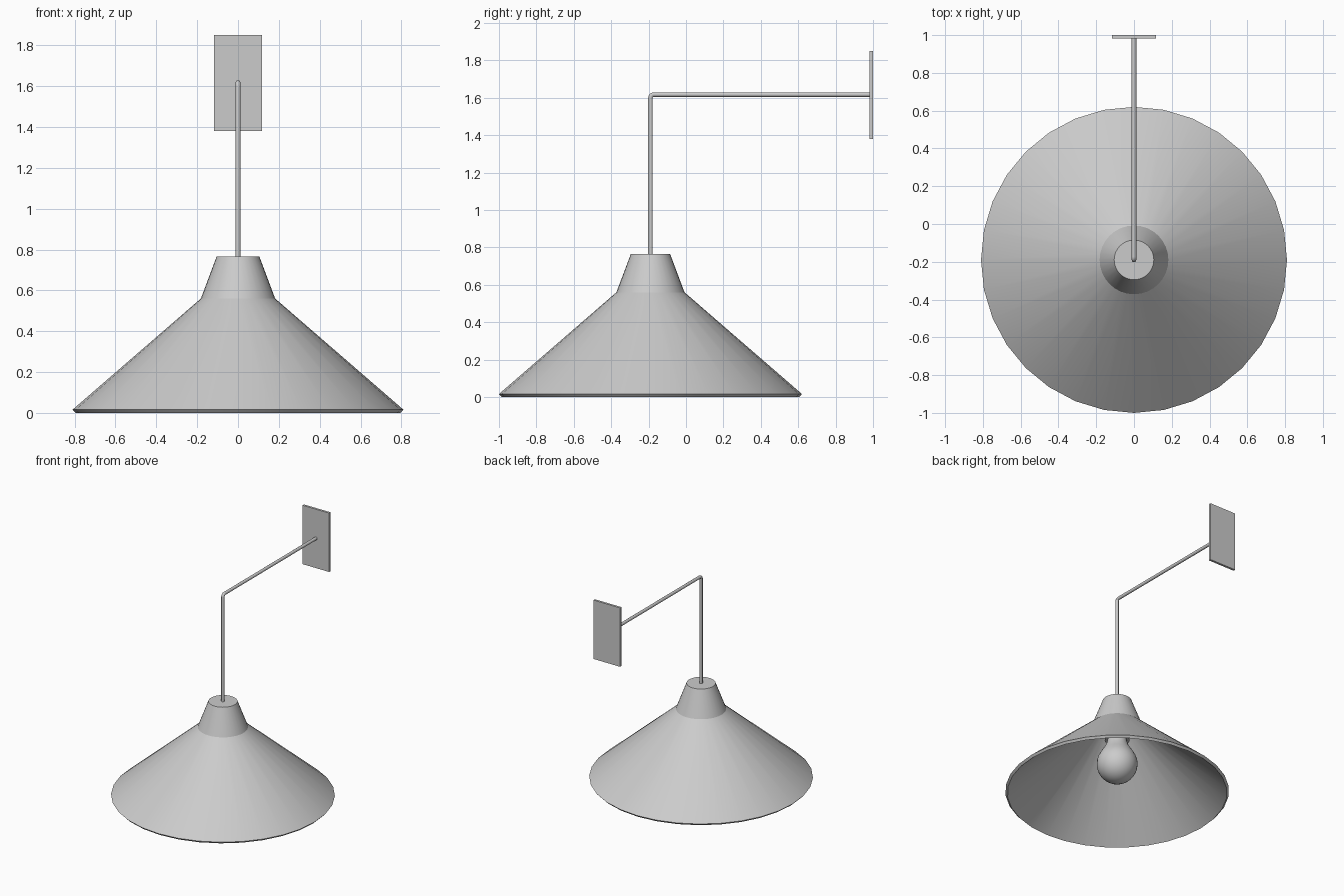
import bpy, bmesh, math

if "Cube" in bpy.data.objects:
    bpy.data.objects.remove(bpy.data.objects["Cube"])

CY = -0.19  # y of the lamp axis


def lathe(name, profile, sides=32, angle=25):
    """Revolve (radius, z) points round the lamp axis."""
    bm = bmesh.new()
    verts = [bm.verts.new((0, r, z)) for r, z in profile]
    edges = [bm.edges.new(pair) for pair in zip(verts, verts[1:])]
    bmesh.ops.spin(bm, geom=verts + edges, cent=(0, 0, 0), axis=(0, 0, 1),
                   angle=math.tau, steps=sides, use_merge=False)
    bmesh.ops.remove_doubles(bm, verts=bm.verts, dist=1e-4)
    bmesh.ops.recalc_face_normals(bm, faces=bm.faces)
    return finish(name, bm, (0, CY, 0), angle)


def finish(name, bm, location, angle):
    mesh = bpy.data.meshes.new(name)
    bm.to_mesh(mesh)
    bm.free()
    obj = bpy.data.objects.new(name, mesh)
    obj.location = location
    bpy.context.collection.objects.link(obj)
    bpy.ops.object.select_all(action='DESELECT')
    obj.select_set(True)
    bpy.context.view_layer.objects.active = obj
    bpy.ops.object.shade_smooth_by_angle(angle=math.radians(angle))
    return obj


# Conical shade: outer skin, rim, inner skin
lathe("shade", [(0, 0.765), (0.105, 0.765), (0.182, 0.56), (0.81, 0.016),
                (0.795, 0.0), (0.168, 0.543), (0.09, 0.745), (0, 0.745)])

# Socket inside the cap
lathe("socket", [(0, 0.75), (0.085, 0.75), (0.09, 0.44), (0, 0.44)])

# Pear-shaped bulb: neck flowing into a sphere
R, ZC = 0.148, 0.24
globe = [(R * math.cos(math.radians(a)), ZC + R * math.sin(math.radians(a)))
         for a in range(30, -90, -10)]
lathe("bulb", [(0, 0.48), (0.068, 0.48), (0.07, 0.43), (0.085, 0.385),
               (0.11, 0.345)] + globe + [(0, ZC - R)], angle=50)

# Bent pipe arm: small rounded elbow between vertical and horizontal runs
ZA, B = 1.617, 0.018
path = [(CY, 0.745)] + [
    (CY + B - B * math.cos(t), ZA - B + B * math.sin(t))
    for t in (math.pi / 2 * i / 5 for i in range(6))] + [(0.985, ZA)]
curve = bpy.data.curves.new("arm_path", 'CURVE')
curve.dimensions = '3D'
curve.bevel_depth = 0.0125
curve.bevel_resolution = 3
curve.use_fill_caps = True
spline = curve.splines.new('POLY')
spline.points.add(len(path) - 1)
for point, (y, z) in zip(spline.points, path):
    point.co = (0, y, z, 1)
arm = bpy.data.objects.new("arm", curve)
bpy.context.collection.objects.link(arm)

# Wall plate
bm = bmesh.new()
bmesh.ops.create_cube(bm, size=1)
bmesh.ops.scale(bm, vec=(0.234, 0.018, 0.47), verts=bm.verts)
finish("wall_plate", bm, (0, 0.991, 1.615), 25)
